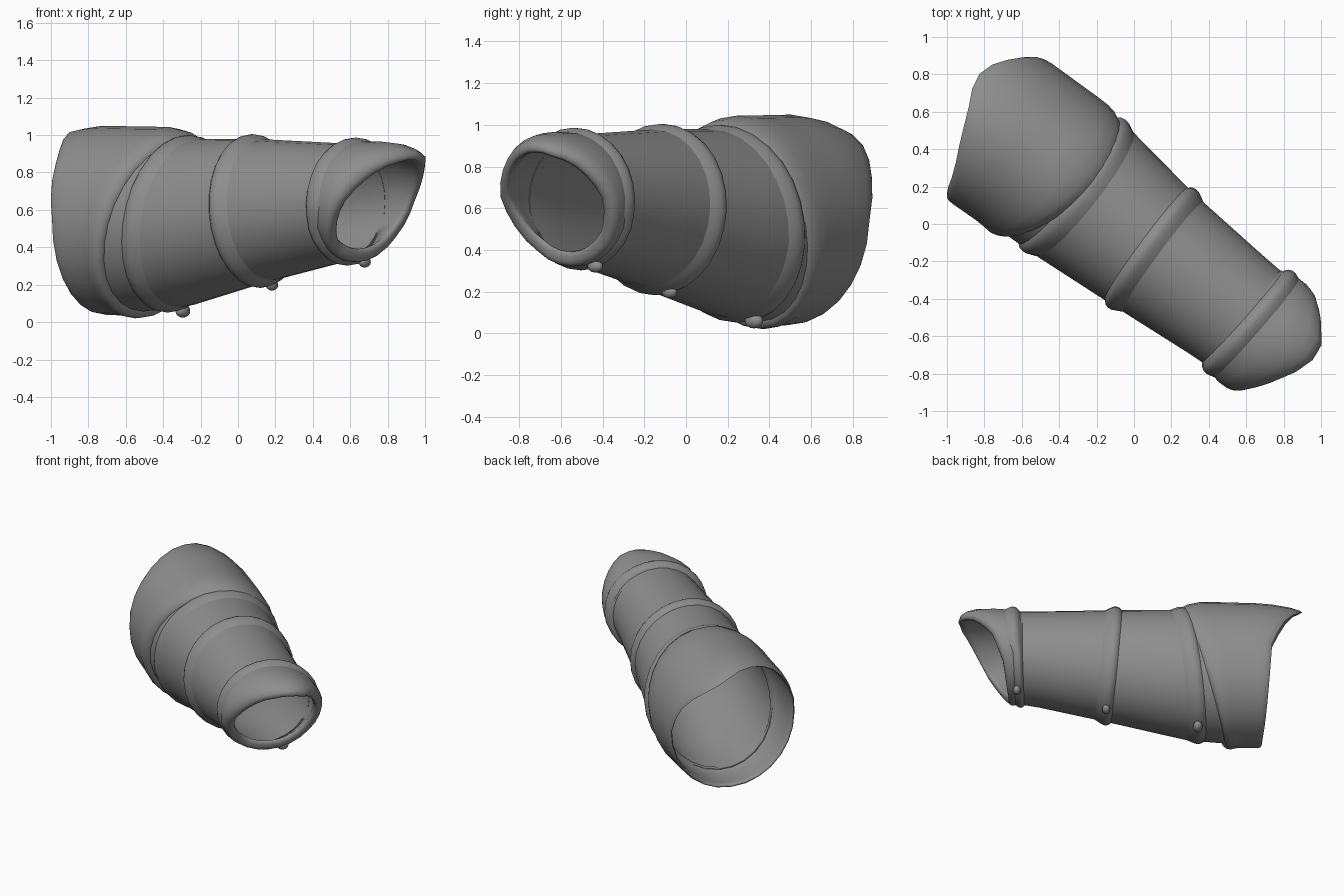
import bpy, bmesh, math
from mathutils import Vector, Matrix

if "Cube" in bpy.data.objects:
    bpy.data.objects.remove(bpy.data.objects["Cube"])

SEG = 28
U = Vector((0.788, -0.616, 0))      # along the forearm, elbow to hand
V = Vector((0.616, 0.788, 0))       # across the forearm
cos, sin = math.cos, math.sin

grey = bpy.data.materials.new("dull_grey")
grey.diffuse_color = (0.27, 0.27, 0.27, 1)
grey.use_nodes = True
grey.node_tree.nodes["Principled BSDF"].inputs["Base Color"].default_value = grey.diffuse_color

# Section tables: station, side min, side max, bottom, top
SLEEVE = [(-.62, -.47, .40, .055, .985), (-.35, -.46, .39, .08, .98),
          (.15, -.415, .325, .20, .98), (.75, -.355, .285, .325, .955)]
HAND = [(.75, -.36, .29, .325, .955), (.85, -.38, .305, .33, .965),
        (.97, -.375, .305, .345, .96), (1.10, -.30, .29, .36, .945),
        (1.20, -.24, .27, .37, .92)]
CUFF = [(-1.18, -.46, .36, .06, .99), (-1.03, -.50, .39, .045, 1.03),
        (-.88, -.515, .405, .04, 1.05), (-.6, -.50, .415, .03, 1.045),
        (-.42, -.47, .395, .05, 1.03), (-.3, -.46, .385, .07, 1.0)]
# Rims: angle in degrees from the top, station
ELBOW_RIM = [(-180, -.88), (-90, -.868), (-45, -.93), (0, -1.08), (20, -1.155),
             (42, -1.115), (60, -1.03), (90, -.93), (180, -.88)]
HAND_RIM = [(-180, .86), (-140, .845), (-110, .92), (-85, 1.0), (-55, 1.09), (-25, 1.17),
            (0, 1.20), (25, 1.19), (60, 1.08), (90, .98), (130, .90), (180, .86)]


def section(table, s):
    s = min(max(s, table[0][0]), table[-1][0])
    for p, q in zip(table, table[1:]):
        if s <= q[0]:
            k = (s - p[0]) / (q[0] - p[0])
            return [a + (b - a) * k for a, b in zip(p[1:], q[1:])]


def point(table, s, ang, off):
    t0, t1, z0, z1 = section(table, s)
    t = (t0 + t1) / 2 + ((t1 - t0) / 2 + off) * sin(ang)
    z = (z0 + z1) / 2 + ((z1 - z0) / 2 + off) * cos(ang)
    return U * s + V * t + Vector((0, 0, z))


def finish(bm, name, angle=75):
    bmesh.ops.recalc_face_normals(bm, faces=bm.faces)
    me = bpy.data.meshes.new(name)
    bm.to_mesh(me)
    bm.free()
    ob = bpy.data.objects.new(name, me)
    bpy.context.collection.objects.link(ob)
    me.materials.append(grey)
    bpy.ops.object.select_all(action='DESELECT')
    ob.select_set(True)
    bpy.context.view_layer.objects.active = ob
    bpy.ops.object.shade_smooth_by_angle(angle=math.radians(angle))
    return ob


def loft(name, table, start, end, rows):
    """Closed shell; each row is (blend from start to end, offset)."""
    bm = bmesh.new()
    loops = []
    for k, off in rows:
        loop = []
        for i in range(SEG):
            a = 2 * math.pi * i / SEG
            s = start(a) + (end(a) - start(a)) * k
            loop.append(bm.verts.new(point(table, s, a, off)))
        loops.append(loop)
    for j, p in enumerate(loops):
        q = loops[(j + 1) % len(loops)]
        for i in range(SEG):
            n = (i + 1) % SEG
            bm.faces.new((p[i], p[n], q[n], q[i]))
    return finish(bm, name)


# Edges of the parts, as station by angle (0 is the top)
def cuff_edge(a):
    return -.47 + .15 * cos(a) + .05 * sin(a)


def rim(table):
    return lambda a: section(table, (math.degrees(a) + 180) % 360 - 180)[0]


# Tapered sleeve, with inner wall
steps = [i / 10 for i in range(11)]
loft("sleeve", SLEEVE, lambda a: cuff_edge(a) - .02, lambda a: .79,
     [(k, 0) for k in steps] + [(k, -.02) for k in reversed(steps)])

# Flared elbow cuff, turned in at its front edge to meet the sleeve
loft("elbow_cuff", CUFF, cuff_edge, rim(ELBOW_RIM),
     [(-.03, -.045), (-.02, -.02), (.0, -.004), (.06, .009), (.16, .012), (.3, .004),
      (.45, 0), (.6, 0), (.75, 0), (.9, 0), (.98, -.003), (1, -.011),
      (.98, -.02), (.85, -.022), (.6, -.022), (.3, -.026), (.1, -.035), (0, -.05)])

# Hand flare with a thick rolled lip
loft("hand_flare", HAND, lambda a: .77, rim(HAND_RIM),
     [(0, -.005), (.25, .002), (.5, .008), (.75, .008), (.9, 0), (.98, -.016),
      (1, -.038), (.97, -.056), (.85, -.062), (.5, -.045), (0, -.024)])

# Raised straps, steep behind and easing out in front:
# station, tilt, skew, width behind and ahead, height; buckle size and angle
for name, s0, tilt, skew, back, front, h, r, deg in (
        ("elbow_strap", -.365, .07, 0, .065, .075, .02, .036, 166),
        ("middle_strap", .165, -.03, -.01, .055, .08, .025, .03, 166),
        ("wrist_strap", .81, .015, .02, .055, .07, .024, .03, 162)):
    table = HAND if s0 > .7 else SLEEVE
    mid = lambda a: s0 + tilt * cos(a) + skew * sin(a)
    ahead = lambda a: mid(a) + front * (.45 if s0 > .7 and cos(a) < -.4 else 1)
    loft(name, table, lambda a: mid(a) - back, ahead,
         [(0, -.012), (.07, .001), (.2, h * .75), (.35, h), (.5, h * .95),
          (.68, h * .55), (.85, h * .15), (1, -.008)])
    a = math.radians(deg)
    pos = point(table, mid(a), a, r * .75)
    bm = bmesh.new()
    frame = Matrix((U, V, Vector((0, 0, 1)))).transposed().to_4x4()
    bmesh.ops.create_uvsphere(bm, u_segments=12, v_segments=8, radius=r,
                              matrix=Matrix.Translation(pos) @ frame
                              @ Matrix.Diagonal((.9, 1.4, 1, 1)))
    finish(bm, name.replace("strap", "buckle"))
